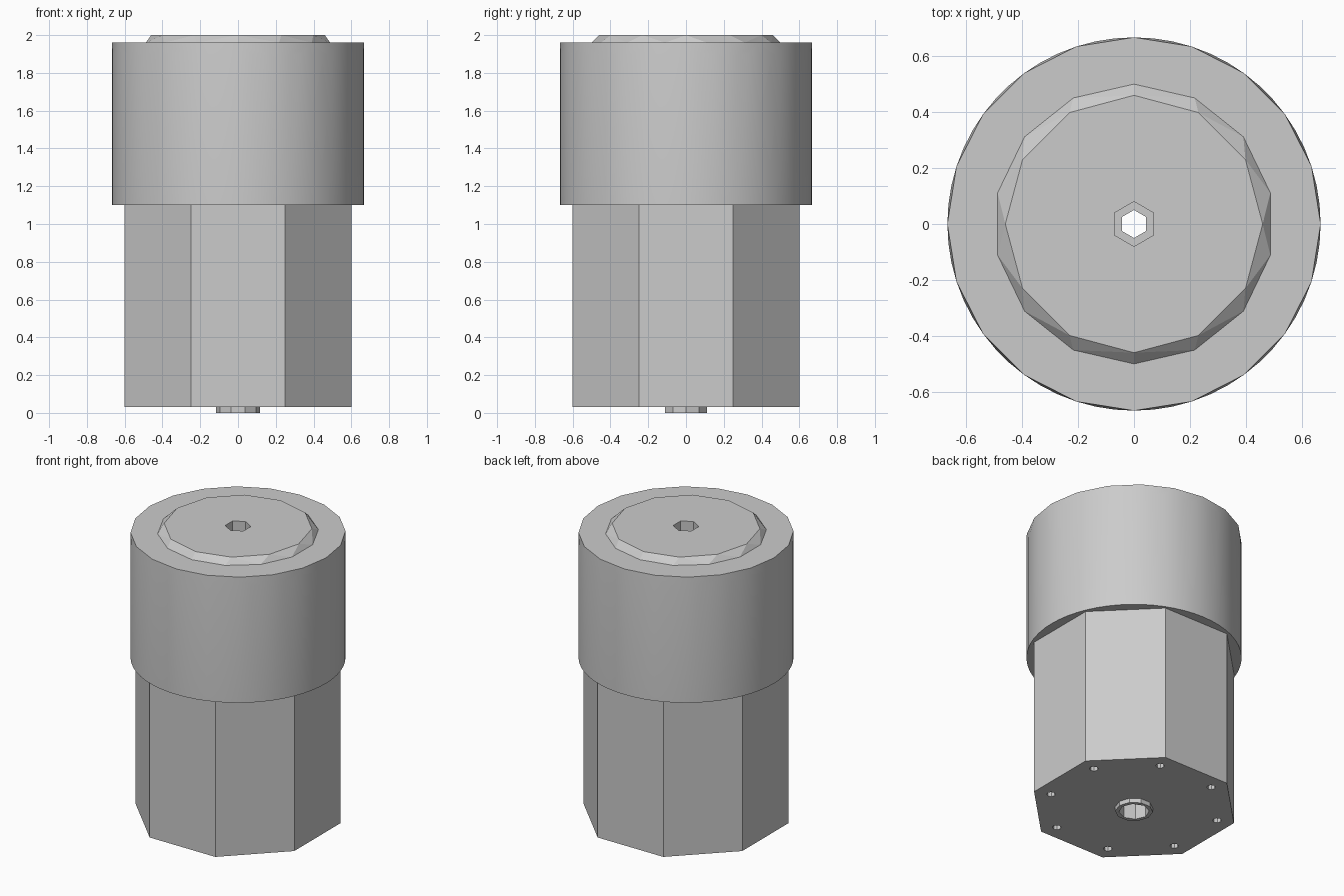
import bpy, bmesh
from math import pi, cos, sin

cube = bpy.data.objects.get("Cube")
if cube:
    bpy.data.objects.remove(cube, do_unlink=True)

grey = bpy.data.materials.new("plain_grey")
grey.use_nodes = True
colour = (0.6, 0.6, 0.6, 1)
grey.diffuse_color = colour
grey.node_tree.nodes["Principled BSDF"].inputs["Base Color"].default_value = colour


def hull(name, rings):
    """Convex solid around rings of (sides, radius, height, turn)."""
    bm = bmesh.new()
    for sides, radius, z, turn in rings:
        for i in range(sides):
            a = turn + 2 * pi * i / sides
            bm.verts.new((radius * cos(a), radius * sin(a), z))
    bmesh.ops.convex_hull(bm, input=bm.verts[:])
    bmesh.ops.dissolve_limit(bm, angle_limit=0.002, verts=bm.verts[:], edges=bm.edges[:])
    bmesh.ops.recalc_face_normals(bm, faces=bm.faces[:])
    mesh = bpy.data.meshes.new(name)
    bm.to_mesh(mesh)
    bm.free()
    mesh.materials.append(grey)
    obj = bpy.data.objects.new(name, mesh)
    bpy.context.collection.objects.link(obj)
    return obj


def prism(name, sides, radius, low, high, turn=0):
    return hull(name, [(sides, radius, low, turn), (sides, radius, high, turn)])


def cut(obj, cutter):
    bpy.ops.object.select_all(action="DESELECT")
    bpy.context.view_layer.objects.active = obj
    obj.select_set(True)
    mod = obj.modifiers.new("cut", "BOOLEAN")
    mod.operation = "DIFFERENCE"
    mod.solver = "EXACT"
    mod.object = cutter
    bpy.ops.object.modifier_apply(modifier=mod.name)


# Main solids: octagonal body, round collar, bevelled cap and small foot ring
body = prism("octagonal_body", 8, 0.65, 0.03, 1.1, pi / 8)
collar = hull("round_collar", [(60, 0.667, 1.1, pi / 2), (60, 0.667, 1.9, pi / 2),
                               (20, 0.667, 1.96, pi / 2)])
cap = hull("bevelled_cap", [(14, 0.5, 1.96, pi / 2), (12, 0.46, 2.0, pi / 2)])
foot = prism("foot_ring", 10, 0.117, 0.0, 0.03)

# Hexagonal bore, wider at each end
bores = [prism("bore_top", 6, 0.08, 1.5, 2.1, pi / 2),
         prism("bore_middle", 6, 0.05, 0.2, 1.6, pi / 2),
         prism("bore_bottom", 8, 0.095, -0.1, 0.25)]
for bore in bores:
    for part in (body, collar, cap, foot):
        cut(part, bore)

# Small blind holes under each corner of the body
pins = []
for i in range(8):
    a = pi / 8 + i * pi / 4
    pin = prism("pin_hole", 8, 0.028, -0.1, 0.15)
    pin.location = (0.54 * cos(a), 0.54 * sin(a), 0)
    bpy.context.view_layer.update()
    cut(body, pin)
    pins.append(pin)

for cutter in bores + pins:
    bpy.data.objects.remove(cutter, do_unlink=True)

# Soft shading around the collar wall
bpy.ops.object.select_all(action="DESELECT")
collar.select_set(True)
bpy.context.view_layer.objects.active = collar
bpy.ops.object.shade_smooth_by_angle(angle=pi / 6)
